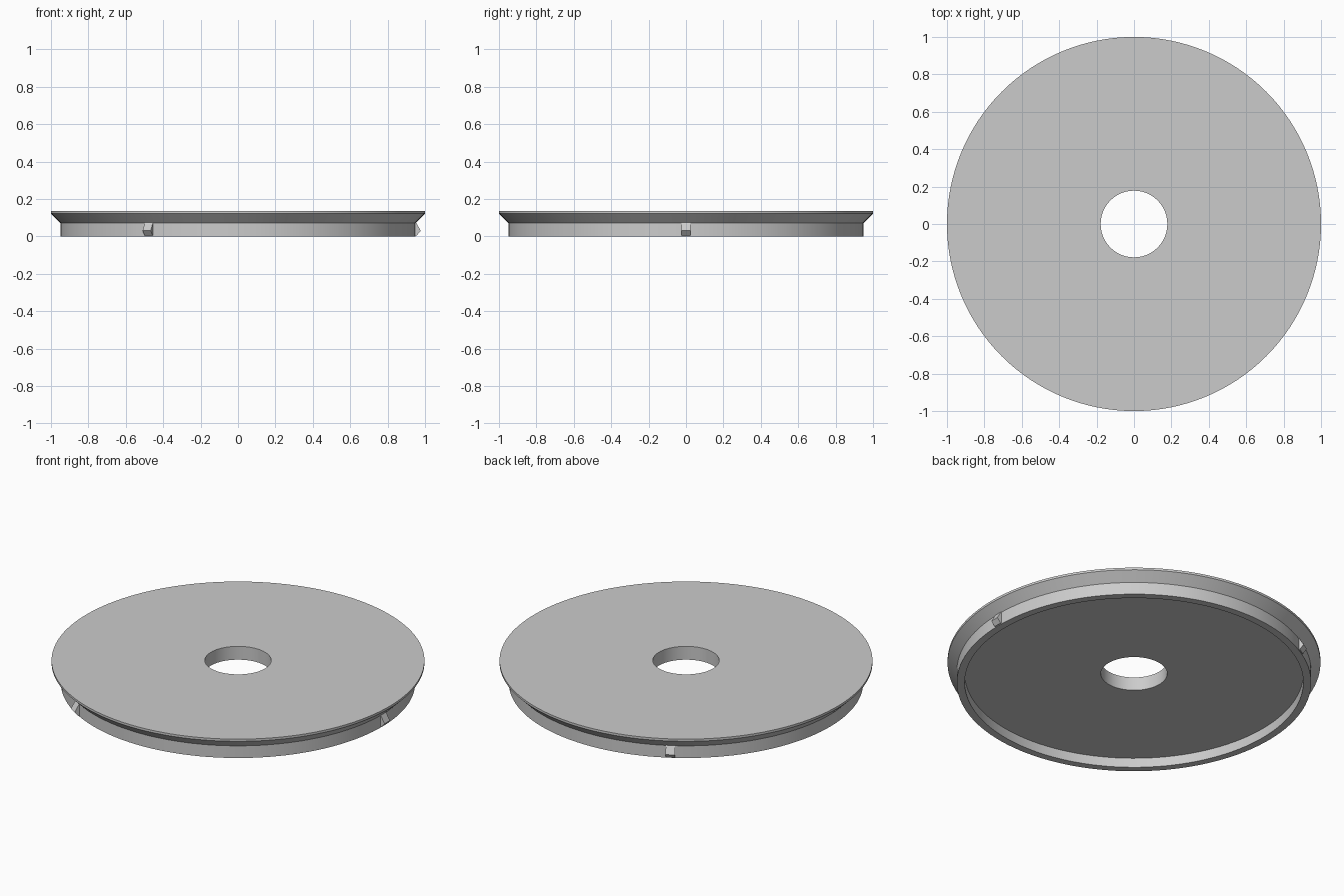
import bpy
import bmesh
import math
from mathutils import Matrix, Vector

cube = bpy.data.objects.get("Cube")
if cube:
    bpy.data.objects.remove(cube, do_unlink=True)

SEGMENTS = 128
LUG_COUNT = 3
LUG_WIDTH = 0.05

# Single light grey finish
grey = bpy.data.materials.new("light grey")
grey.use_nodes = True
colour = (0.6, 0.6, 0.6, 1)
grey.diffuse_color = colour
grey.node_tree.nodes["Principled BSDF"].inputs["Base Color"].default_value = colour


def add_object(name, bm):
    bmesh.ops.recalc_face_normals(bm, faces=bm.faces)
    mesh = bpy.data.meshes.new(name)
    bm.to_mesh(mesh)
    bm.free()
    mesh.materials.append(grey)
    obj = bpy.data.objects.new(name, mesh)
    bpy.context.collection.objects.link(obj)
    return obj


def lathe(name, profile):
    """Revolve a closed (radius, height) profile around z."""
    bm = bmesh.new()
    rings = []
    for i in range(SEGMENTS):
        a = math.tau * i / SEGMENTS
        rings.append([bm.verts.new((r * math.cos(a), r * math.sin(a), z))
                      for r, z in profile])
    n = len(profile)
    for i in range(SEGMENTS):
        here, there = rings[i], rings[(i + 1) % SEGMENTS]
        for j in range(n):
            k = (j + 1) % n
            bm.faces.new((here[j], there[j], there[k], here[k]))
    obj = add_object(name, bm)
    bpy.ops.object.select_all(action="DESELECT")
    obj.select_set(True)
    bpy.context.view_layer.objects.active = obj
    bpy.ops.object.shade_smooth_by_angle(angle=math.radians(30))
    return obj


def lug(name, profile, angle):
    """Extrude a radial profile sideways and turn it about z."""
    bm = bmesh.new()
    face = bm.faces.new([bm.verts.new((r, -LUG_WIDTH / 2, z)) for r, z in profile])
    out = bmesh.ops.extrude_face_region(bm, geom=[face])
    moved = [g for g in out["geom"] if isinstance(g, bmesh.types.BMVert)]
    bmesh.ops.translate(bm, verts=moved, vec=Vector((0, LUG_WIDTH, 0)))
    bmesh.ops.transform(bm, matrix=Matrix.Rotation(angle, 4, "Z"), verts=bm.verts)
    return add_object(name, bm)


# Lid: flat plate with a centre hole, flared rim and a hollow skirt below
lathe("lid", [
    (0.178, 0.135), (1.0, 0.135), (1.0, 0.122), (0.95, 0.072),
    (0.95, 0.0), (0.908, 0.0), (0.908, 0.056), (0.178, 0.056),
])

# Wedge-shaped snap lugs spaced evenly round the skirt
for i in range(LUG_COUNT):
    lug(f"snap_lug_{i + 1}",
        [(0.93, 0.074), (0.952, 0.074), (0.977, 0.03), (0.955, 0.004), (0.93, 0.004)],
        math.tau * i / LUG_COUNT)
